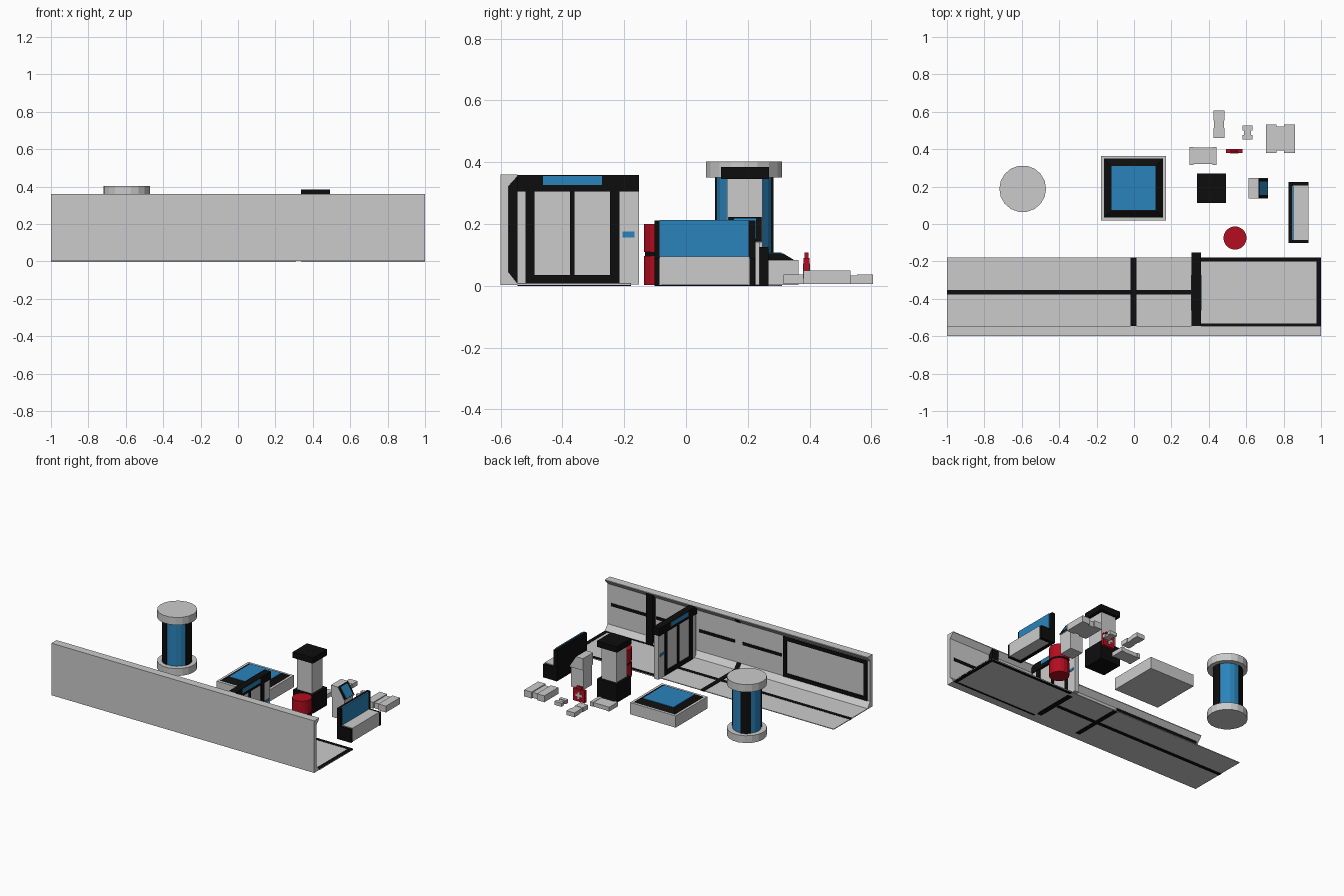
import bpy, bmesh, math

if "Cube" in bpy.data.objects:
    bpy.data.objects.remove(bpy.data.objects["Cube"])


def material(name, rgb):
    m = bpy.data.materials.new(name)
    m.diffuse_color = (*rgb, 1)
    m.use_nodes = True
    m.node_tree.nodes["Principled BSDF"].inputs["Base Color"].default_value = m.diffuse_color
    return m


BLACK = material("black", (0.004, 0.004, 0.004))
BLUE = material("blue", (0.023, 0.23, 0.5))
RED = material("red", (0.45, 0.004, 0.014))


def finish(name, bm, mat):
    bmesh.ops.recalc_face_normals(bm, faces=bm.faces)
    me = bpy.data.meshes.new(name)
    bm.to_mesh(me)
    bm.free()
    ob = bpy.data.objects.new(name, me)
    bpy.context.collection.objects.link(ob)
    if mat:
        me.materials.append(mat)
    return ob


def box(name, x, y, z, mat=None, inset=0):
    """Box from ranges; inset shrinks the top to make a frustum."""
    bm = bmesh.new()
    rings = [[bm.verts.new(p) for p in (
        (x[0] + i, y[0] + i, h), (x[1] - i, y[0] + i, h),
        (x[1] - i, y[1] - i, h), (x[0] + i, y[1] - i, h))]
        for h, i in ((z[0], 0), (z[1], inset))]
    bm.faces.new(rings[0])
    bm.faces.new(rings[1])
    for k in range(4):
        n = (k + 1) % 4
        bm.faces.new((rings[0][k], rings[0][n], rings[1][n], rings[1][k]))
    return finish(name, bm, mat)


def extrude(name, pts, axis, a, b, mat=None):
    """Extrude a 2D outline along x (points are y,z) or z (points are x,y)."""
    def place(p, t):
        return (t, *p) if axis == 'x' else (*p, t)
    bm = bmesh.new()
    lo = [bm.verts.new(place(p, a)) for p in pts]
    hi = [bm.verts.new(place(p, b)) for p in pts]
    bm.faces.new(lo)
    bm.faces.new(hi)
    for k in range(len(pts)):
        n = (k + 1) % len(pts)
        bm.faces.new((lo[k], lo[n], hi[n], hi[k]))
    return finish(name, bm, mat)


def cylinder(name, c, r, z, mat=None, sides=18):
    pts = [(c[0] + r * math.cos(2 * math.pi * k / sides),
            c[1] + r * math.sin(2 * math.pi * k / sides)) for k in range(sides)]
    return extrude(name, pts, 'z', *z, mat)


# Wall with sloped skirting and cornice, plus thin floor
extrude("wall_and_floor", [(-.6, .002), (-.178, .002), (-.178, .007), (-.545, .007),
        (-.575, .045), (-.575, .322), (-.545, .355), (-.545, .36), (-.6, .36)], 'x', -1, 1)

# Floor stripes and room border, visible above and below
F = (0, .009)
box("floor_stripe_long", (-1, .31), (-.377, -.352), F, BLACK)
box("floor_stripe_cross", (-.018, .014), (-.545, -.178), F, BLACK)
box("room_border_front", (.35, 1), (-.2, -.178), F, BLACK)
box("room_border_back", (.35, 1), (-.545, -.533), F, BLACK)
box("room_border_side", (.975, 1), (-.545, -.178), F, BLACK)

# Wall trims
for i, (a, b) in enumerate([(.69, .97), (.36, .63), (.03, .3), (-.33, -.03)]):
    box(f"wall_stripe_{i}", (a, b), (-.577, -.571), (.175, .195), BLACK)
extrude("wall_pillar", [(-.577, .043), (-.545, .005), (-.545, .354), (-.577, .322)],
        'x', .635, .685, BLACK)
for n, (y0, z0, y1, z1) in {"low": (-.545, .007, -.575, .045),
                            "high": (-.575, .322, -.545, .355)}.items():
    extrude(f"wall_joint_{n}", [(y0, z0), (y1, z1), (y1 + .003, z1), (y0 + .003, z0)],
            'x', -.018, .014, BLACK)

# Large wall screen frame
Y = (-.577, -.568)
box("screen_frame_top", (-.98, -.34), Y, (.295, .32), BLACK)
box("screen_frame_bottom", (-.98, -.34), Y, (.045, .07), BLACK)
for n, x in (("left", -.98), ("right", -.365)):
    box(f"screen_frame_{n}", (x, x + .025), Y, (.07, .295), BLACK)

# Sliding door partition
box("door_post_inner", (.315, .35), (-.56, -.52), (.002, .305))
box("door_post_outer", (.315, .35), (-.215, -.152), (.004, .305))
box("door_beam", (.308, .357), (-.56, -.152), (.305, .358), BLACK)
box("door_frame_bottom", (.312, .353), (-.52, -.215), (.002, .035), BLACK)
for n, a, b in (("back", -.52, -.49), ("mid", -.376, -.361), ("front", -.246, -.215)):
    box(f"door_frame_{n}", (.312, .353), (a, b), (.035, .318), BLACK)
for n, a, b in (("back", -.49, -.376), ("front", -.361, -.246)):
    box(f"door_leaf_{n}", (.322, .343), (a, b), (.035, .315))
box("door_sign", (.305, .36), (-.463, -.272), (.326, .355), BLUE)
box("door_keypad", (.311, .354), (-.205, -.166), (.157, .175), BLUE)

# Specimen tank
T = (-.595, .188)
cylinder("tank_base", T, .125, (0, .05))
cylinder("tank_glass", T, .09, (.05, .35), BLUE)
cylinder("tank_cap", T, .125, (.35, .402))
for k in range(3):
    arc = [math.radians(120 * k + d) for d in (-20, 0, 20)]
    pts = [(T[0] + r * math.cos(t), T[1] + r * math.sin(t))
           for r, order in ((.096, arc), (.08, arc[::-1])) for t in order]
    extrude(f"tank_rib_{k}", pts, 'z', .05, .35, BLACK)

# Holographic table
box("table_base", (-.176, .17), (.018, .364), (.003, .084))
box("table_rim", (-.161, .155), (.034, .349), (.084, .105), BLACK, .035)
box("table_screen", (-.121, .115), (.074, .309), (.1, .108), BLUE)

# Column
box("column_base", (.338, .49), (.115, .267), (0, .125), BLACK)
box("column_shaft", (.357, .47), (.133, .248), (.125, .345))
box("column_cap", (.337, .491), (.113, .269), (.345, .385), BLACK)

# Terminal with a screen tilted toward +x
box("terminal_base", (.615, .71), (.142, .238), (.002, .14))
head = extrude("terminal_head", [(.612, .14), (.716, .14), (.665, .222), (.612, .222)],
               'z', .136, .246)
screen = extrude("terminal_screen", [(.713, .149), (.717, .151), (.672, .217), (.668, .217)],
                 'z', .155, .227, BLUE)
border = extrude("terminal_border", [(.712, .143), (.716, .145), (.667, .222), (.663, .222)],
                 'z', .138, .244, BLACK)
for ob in (head, screen, border):
    for v in ob.data.vertices:
        v.co = (v.co.x, v.co.z, v.co.y)
    ob.data.flip_normals()

# Bench
box("bench_seat", (.85, .932), (-.085, .205), (.003, .095))
box("bench_back", (.826, .85), (-.102, .225), (0, .212), BLACK)
box("bench_cushion", (.846, .854), (-.085, .202), (.095, .213), BLUE)
for n, y in (("front", -.102), ("rear", .203)):
    box(f"bench_arm_{n}", (.85, .932), (y, y + .021), (0, .09), BLACK)

# Barrel
B = (.54, -.075)
cylinder("barrel_lower", B, .062, (.003, .097), RED)
cylinder("barrel_band", B, .058, (.097, .11), BLACK)
cylinder("barrel_upper", B, .062, (.11, .2), RED)

# First aid case with handle and cross
box("aid_case", (.492, .58), (.38, .4), (.005, .09), RED)
box("aid_handle", (.517, .555), (.384, .396), (.09, .108), RED)
box("aid_cross_wide", (.512, .56), (.378, .402), (.04, .056))
box("aid_cross_tall", (.528, .544), (.378, .402), (.024, .072))


# Supply crates: end blocks with a slimmer waist between
def crate(name, x, y, h, axis, cut, gap):
    lo, hi = (x, y)[axis]
    mid = (lo + hi) / 2
    for n, a, b, c in (("a", lo, mid - gap, 0), ("waist", mid - gap, mid + gap, cut),
                       ("b", mid + gap, hi, 0)):
        r = [(x[0] + c, x[1] - c), (y[0] + c, y[1] - c)]
        r[axis] = (a, b)
        box(f"{name}_{n}", *r, (.006, h - c / 2))


crate("crate_wide", (.296, .442), (.316, .412), .036, 0, .004, .05)
crate("crate_long", (.425, .485), (.46, .606), .036, 1, .004, .02)
crate("crate_small", (.58, .634), (.452, .526), .03, 1, .008, .012)
crate("crate_large", (.706, .86), (.38, .532), .05, 0, .012, .02)
